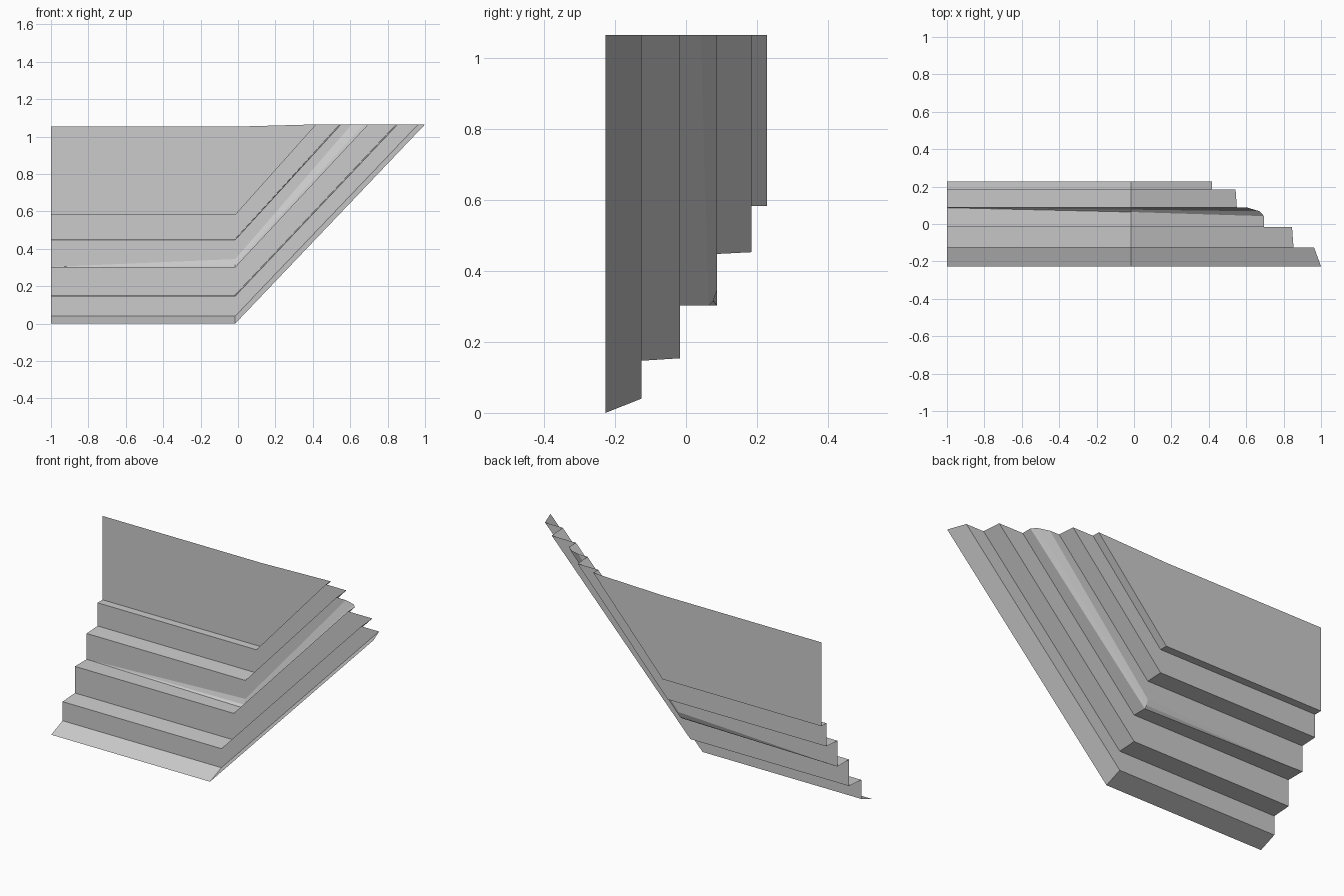
import bpy
import bmesh

cube = bpy.data.objects.get("Cube")
if cube:
    bpy.data.objects.remove(cube, do_unlink=True)

LEFT, CORNER, TOP = -1.0, -0.015, 1.065

# Stepped profile: depth, height at the corner, x where the slanted wing ends
lower_steps = [
    (-0.227, 0.0, 1.0), (-0.126, 0.04, 0.963),
    (-0.126, 0.147, 0.853), (-0.017, 0.154, 0.845),
    (-0.017, 0.303, 0.695),
]
# Rounded crease that fades out to a sharp edge at the left end:
# corner depth, corner height, wing end x, wing end depth
crease = [
    (0.064, 0.303, 0.695, 0.042),
    (0.077, 0.316, 0.672, 0.068),
    (0.087, 0.345, 0.608, 0.087),
]
upper_steps = [
    (0.087, 0.448, 0.55), (0.184, 0.453, 0.543),
    (0.184, 0.583, 0.416), (0.228, 0.583, 0.416),
]


def step_row(y, z, end):
    return [(LEFT, y, z), (CORNER, y, z), (end, y, TOP)]


rows = [step_row(*p) for p in lower_steps]
for y, z, end, end_y in crease:
    rows.append([(LEFT, 0.087, 0.303), (CORNER, y, z), (end, end_y, TOP)])
rows += [step_row(*p) for p in upper_steps]
# Top edge of the tall back panel
rows.append([(LEFT, 0.228, 1.053), (CORNER, 0.228, 1.053), (0.416, 0.228, TOP)])

# Skin neighbouring rows, then weld the points that meet
bm = bmesh.new()
grid = [[bm.verts.new(co) for co in row] for row in rows]
for low, high in zip(grid, grid[1:]):
    for j in range(2):
        bm.faces.new((low[j], low[j + 1], high[j + 1], high[j]))
bmesh.ops.remove_doubles(bm, verts=bm.verts, dist=0.0001)
mesh = bpy.data.meshes.new("stepped_panel")
bm.to_mesh(mesh)
bm.free()

# Plain grey
grey = bpy.data.materials.new("light_grey")
grey.use_nodes = True
colour = (0.6, 0.6, 0.6, 1.0)
grey.diffuse_color = colour
grey.node_tree.nodes["Principled BSDF"].inputs["Base Color"].default_value = colour
mesh.materials.append(grey)

panel = bpy.data.objects.new("stepped_panel", mesh)
bpy.context.collection.objects.link(panel)
